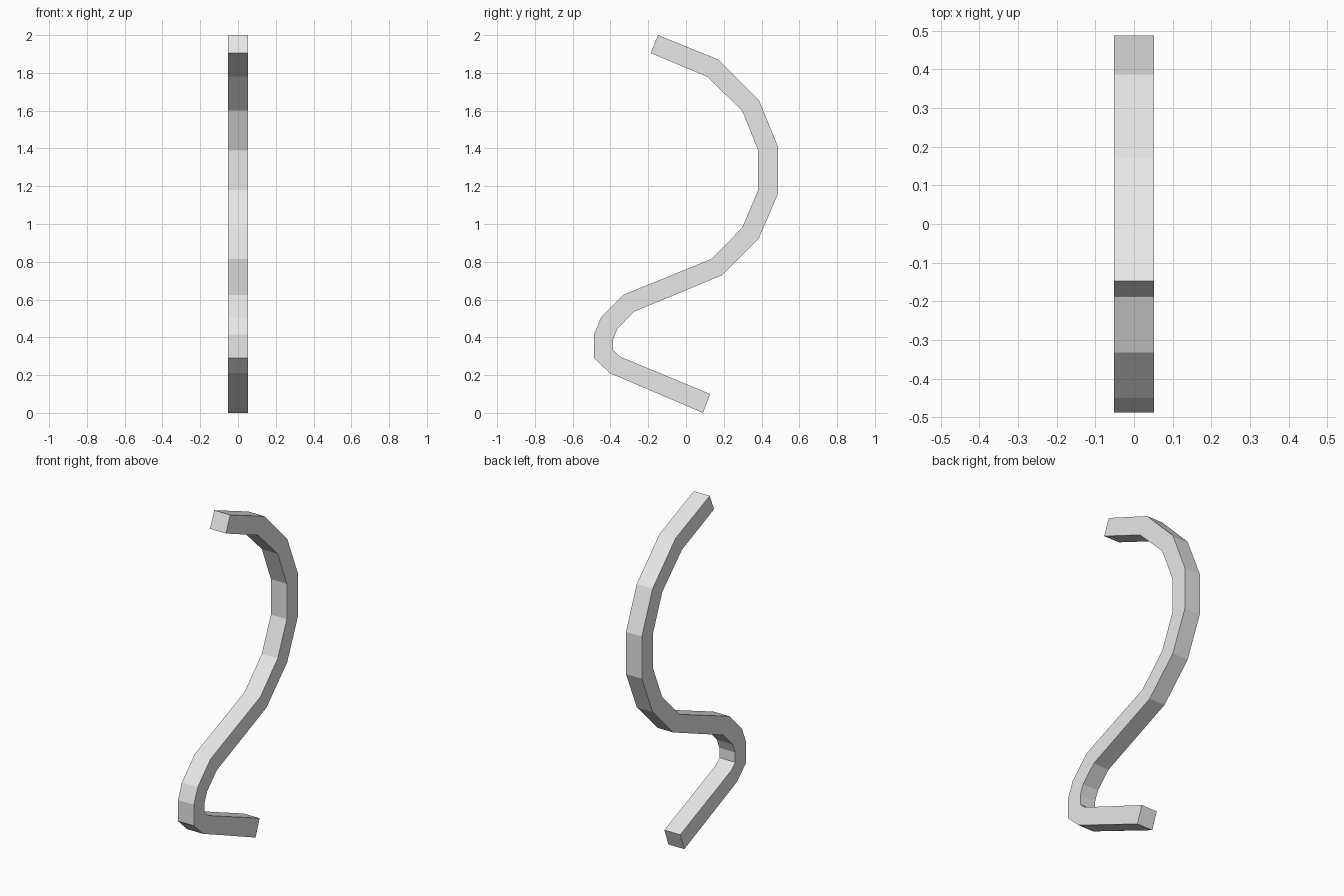
import bpy
import bmesh

cube = bpy.data.objects.get("Cube")
if cube:
    bpy.data.objects.remove(cube, do_unlink=True)

HALF_WIDTH = 0.052

# Mitred joints along the bent bar, top to bottom: (y, z) of both edges
JOINTS = [
    ((-0.148, 2.00), (-0.187, 1.905)),
    ((0.172, 1.87), (0.112, 1.78)),
    ((0.386, 1.655), (0.297, 1.60)),
    ((0.487, 1.41), (0.382, 1.39)),
    ((0.487, 1.16), (0.382, 1.18)),
    ((0.386, 0.925), (0.297, 0.98)),
    ((0.193, 0.73), (0.135, 0.815)),
    ((-0.274, 0.536), (-0.332, 0.625)),
    ((-0.363, 0.446), (-0.450, 0.505)),
    ((-0.386, 0.39), (-0.487, 0.415)),
    ((-0.386, 0.332), (-0.487, 0.29)),
    ((-0.350, 0.298), (-0.402, 0.21)),
    ((0.128, 0.10), (0.090, 0.0)),
]

# Plain grey finish
grey = bpy.data.materials.new("light grey")
grey.use_nodes = True
grey.diffuse_color = (0.8, 0.8, 0.8, 1)
grey.node_tree.nodes["Principled BSDF"].inputs["Base Color"].default_value = (0.8, 0.8, 0.8, 1)

# Square section at every joint, bridged into one flat-faced bar
bm = bmesh.new()
rings = []
for a, b in JOINTS:
    corners = [(-HALF_WIDTH, *a), (HALF_WIDTH, *a), (HALF_WIDTH, *b), (-HALF_WIDTH, *b)]
    rings.append([bm.verts.new(c) for c in corners])
for r0, r1 in zip(rings, rings[1:]):
    for i in range(4):
        j = (i + 1) % 4
        bm.faces.new((r0[i], r0[j], r1[j], r1[i]))

# End caps
bm.faces.new(rings[0])
bm.faces.new(rings[-1])
bmesh.ops.recalc_face_normals(bm, faces=bm.faces[:])

mesh = bpy.data.meshes.new("bent_hook_bar")
bm.to_mesh(mesh)
bm.free()
mesh.materials.append(grey)
bar = bpy.data.objects.new("bent_hook_bar", mesh)
bpy.context.collection.objects.link(bar)
